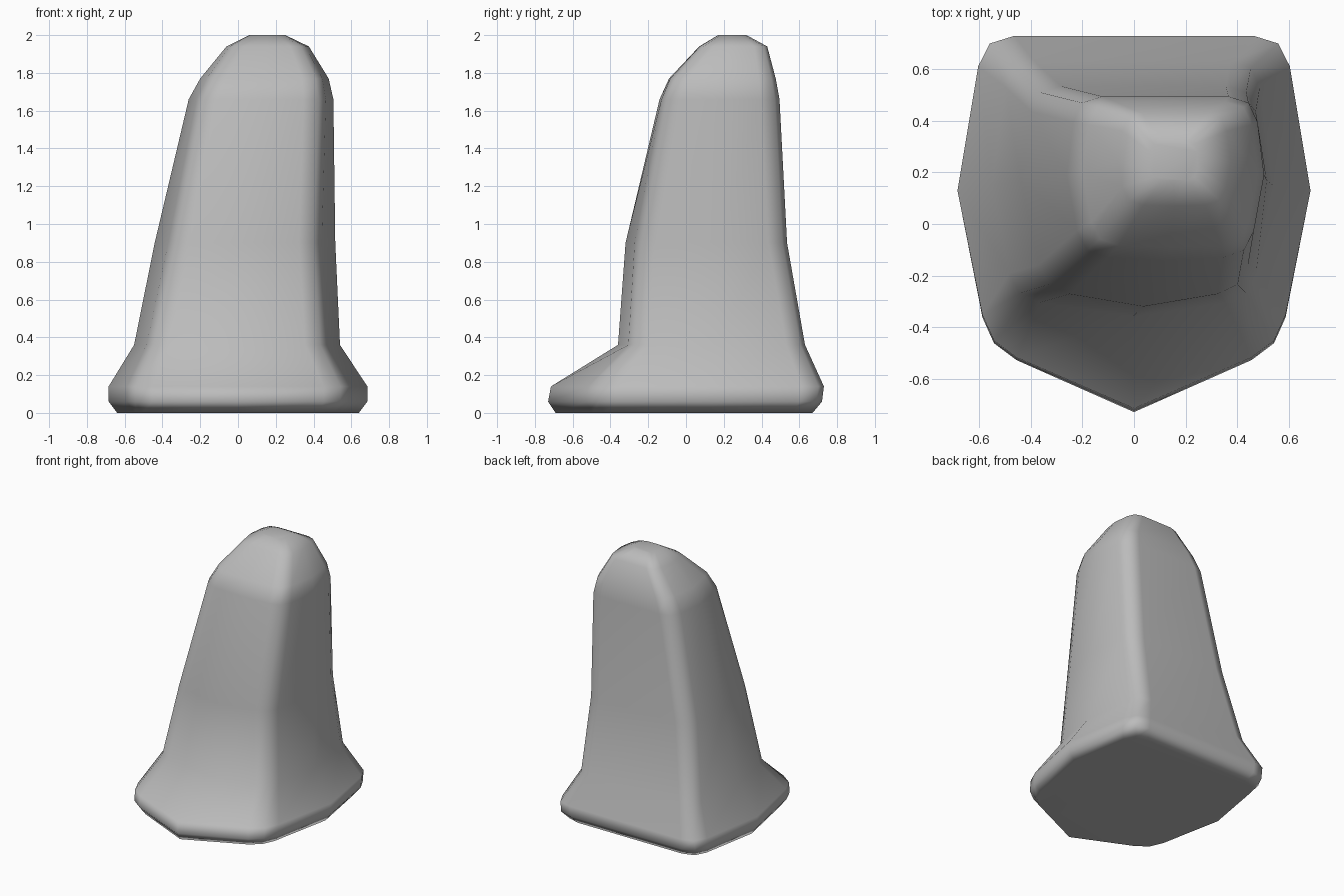
import bpy
import bmesh
from mathutils import Vector

cube = bpy.data.objects.get("Cube")
if cube:
    bpy.data.objects.remove(cube, do_unlink=True)

# One plain grey material
grey = bpy.data.materials.new("plain grey")
grey.use_nodes = True
colour = (0.5, 0.5, 0.5, 1.0)
grey.diffuse_color = colour
grey.node_tree.nodes["Principled BSDF"].inputs["Base Color"].default_value = colour

# Cross-sections from the foot to the rounded tip:
# height, centre x, half width at side ridge / back corner / front corner,
# y of back / front corner / front ridge / side ridge, corner rounding
SECTIONS = [
    (0.00, 0.000, 0.640, 0.545, 0.525, 0.67, -0.45, -0.69, 0.13, 0.11),
    (0.06, 0.000, 0.685, 0.585, 0.565, 0.72, -0.48, -0.73, 0.13, 0.12),
    (0.14, 0.000, 0.685, 0.585, 0.565, 0.73, -0.47, -0.715, 0.13, 0.12),
    (0.36, -0.005, 0.545, 0.480, 0.460, 0.63, -0.29, -0.36, 0.15, 0.10),
    (0.90, 0.037, 0.478, 0.420, 0.385, 0.535, -0.255, -0.32, 0.17, 0.10),
    (1.66, 0.122, 0.383, 0.345, 0.325, 0.495, -0.125, -0.14, 0.19, 0.10),
    (1.77, 0.140, 0.340, 0.305, 0.290, 0.475, -0.08, -0.09, 0.20, 0.09),
    (1.94, 0.157, 0.218, 0.195, 0.190, 0.43, 0.075, 0.07, 0.24, 0.07),
    (2.00, 0.155, 0.095, 0.088, 0.088, 0.32, 0.172, 0.17, 0.245, 0.04),
]


def ring(section):
    """Closed outline with three-point rounded corners and three ridges."""
    z, cx, side, back, front, yb, yfc, yfm, ym, d = section
    # (point, is_corner), counter-clockwise from the front ridge
    outline = [
        ((0, yfm), False), ((front, yfc), True), ((side, ym), False),
        ((back, yb), True), ((-back, yb), True),
        ((-side, ym), False), ((-front, yfc), True),
    ]
    pts = [Vector((cx + x, y, z)) for (x, y), _ in outline]
    result = []
    for i, (_, corner) in enumerate(outline):
        p = pts[i]
        if not corner:
            result.append(p)
            continue
        a = p + (pts[i - 1] - p).normalized() * d
        b = p + (pts[(i + 1) % len(pts)] - p).normalized() * d
        result += [a, p * 0.5 + (a + b) * 0.25, b]
    return result


# Loft the sections into a single tapered body
bm = bmesh.new()
rings = [[bm.verts.new(p) for p in ring(s)] for s in SECTIONS]
for low, high in zip(rings, rings[1:]):
    n = len(low)
    for i in range(n):
        j = (i + 1) % n
        bm.faces.new((low[i], low[j], high[j], high[i]))
bm.faces.new(list(reversed(rings[0])))
bm.faces.new(rings[-1])
bmesh.ops.recalc_face_normals(bm, faces=bm.faces)
for f in bm.faces:
    f.smooth = True

mesh = bpy.data.meshes.new("tapered_body")
bm.to_mesh(mesh)
bm.free()
mesh.materials.append(grey)
body = bpy.data.objects.new("tapered_body", mesh)
bpy.context.collection.objects.link(body)

# Keep the broad faces flat and the rounded edges soft
weighted = body.modifiers.new("soft_edges", 'WEIGHTED_NORMAL')
weighted.weight = 50
